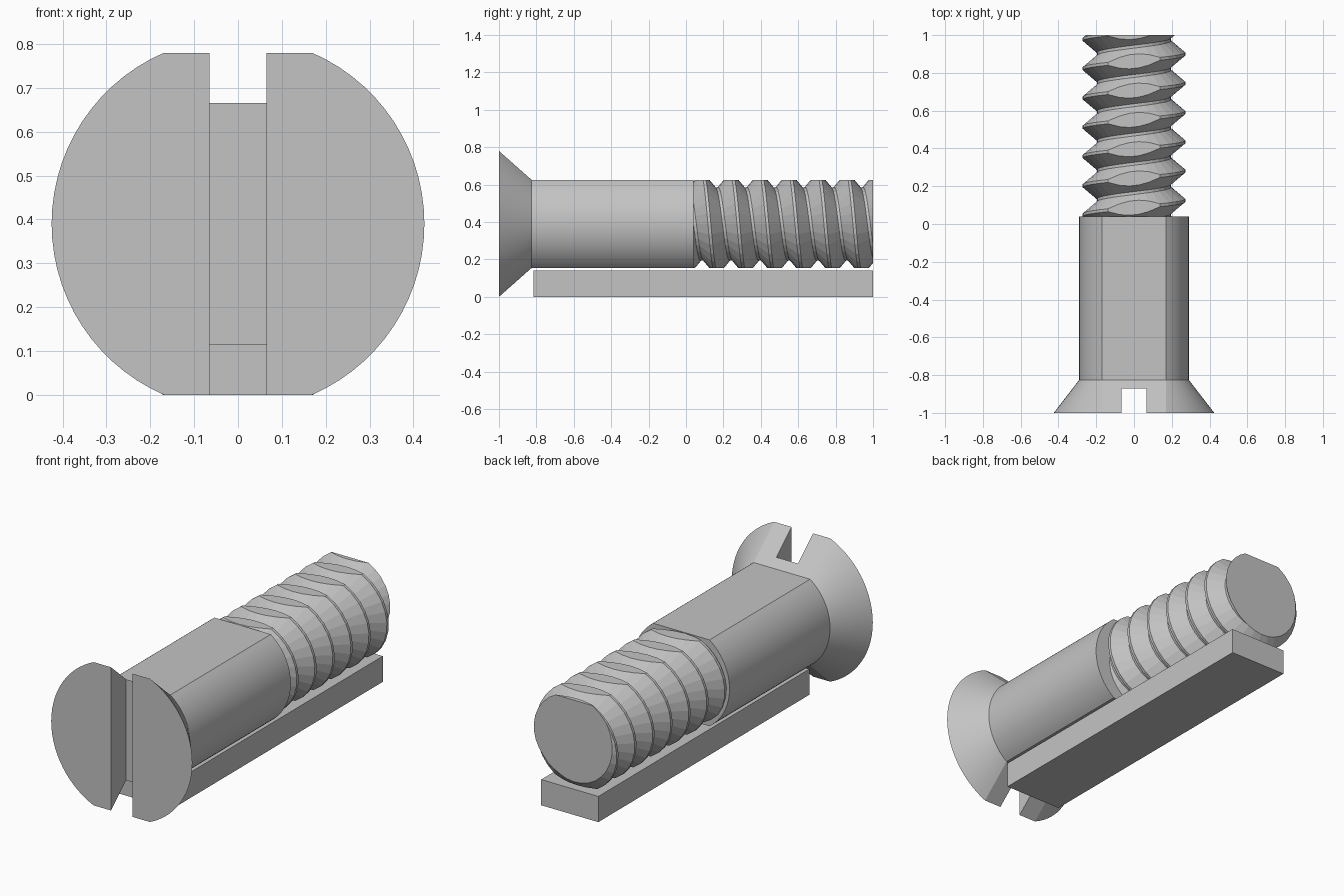
import bpy, bmesh
from math import asin, cos, sin, pi, radians, floor
from mathutils import Vector

cube = bpy.data.objects.get("Cube")
if cube:
    bpy.data.objects.remove(cube, do_unlink=True)

AXIS_Z = 0.39        # height of the screw axis
FLAT = 0.235         # half height of the flattened shank and thread
SHANK_END = 0.04

grey = bpy.data.materials.new("light_grey")
grey.use_nodes = True
grey.diffuse_color = (0.55, 0.55, 0.55, 1)
grey.node_tree.nodes["Principled BSDF"].inputs["Base Color"].default_value = grey.diffuse_color


def add_object(name, bm, smooth_angle=None):
    bmesh.ops.recalc_face_normals(bm, faces=bm.faces)
    mesh = bpy.data.meshes.new(name)
    bm.to_mesh(mesh)
    bm.free()
    mesh.materials.append(grey)
    obj = bpy.data.objects.new(name, mesh)
    bpy.context.collection.objects.link(obj)
    bpy.ops.object.select_all(action='DESELECT')
    obj.select_set(True)
    bpy.context.view_layer.objects.active = obj
    if smooth_angle:
        bpy.ops.object.shade_smooth_by_angle(angle=radians(smooth_angle))
    return obj


def box(name, x, y0, y1, z0, z1):
    bm = bmesh.new()
    bmesh.ops.create_cube(bm, size=1)
    for v in bm.verts:
        v.co = Vector((v.co.x * 2 * x, y0 + (v.co.y + 0.5) * (y1 - y0),
                       z0 + (v.co.z + 0.5) * (z1 - z0)))
    return add_object(name, bm)


def flattened_ring(bm, y, radius, half_height, steps=28):
    """Circle across the axis, cut flat above and below."""
    a = asin(half_height / radius)
    angles = [side + a * (2 * i / steps - 1) for side in (0, pi) for i in range(steps + 1)]
    return [bm.verts.new((radius * cos(t), y, AXIS_Z + radius * sin(t))) for t in angles]


def loft(name, sections):
    bm = bmesh.new()
    rings = [flattened_ring(bm, *s) for s in sections]
    n = len(rings[0])
    for r0, r1 in zip(rings, rings[1:]):
        for i in range(n):
            j = (i + 1) % n
            bm.faces.new((r0[i], r0[j], r1[j], r1[i]))
    bm.faces.new(rings[0])
    bm.faces.new(rings[-1])
    return add_object(name, bm, 20)


# Countersunk head with a driver slot
head = loft("head", [(-1, 0.425, 0.39), (-0.825, 0.29, FLAT)])
cutter = box("slot_cutter", 0.065, -1.1, -0.87, -0.1, 0.9)
cutter.hide_render = True
slot = head.modifiers.new("slot", 'BOOLEAN')
slot.operation = 'DIFFERENCE'
slot.solver = 'EXACT'
slot.object = cutter
bpy.context.view_layer.objects.active = head
bpy.ops.object.modifier_apply(modifier="slot")
bpy.data.objects.remove(cutter, do_unlink=True)

# Plain shank
loft("shank", [(-0.825, 0.29, FLAT), (SHANK_END, 0.29, FLAT)])

# Helical thread, made too long and then cut to length and flattened
PITCH, CREST, ROOT, SEGS = 0.155, 0.272, 0.197, 30
profile = [(-0.05, CREST), (0.05, CREST), (0.45, ROOT), (0.55, ROOT)]
TURNS = 9
bm = bmesh.new()
columns = []
for s in range(SEGS):
    t = 2 * pi * s / SEGS
    start = 0.90 - PITCH * (TURNS - 1) - PITCH * s / SEGS
    columns.append([bm.verts.new((r * cos(t), start + (k + p) * PITCH, AXIS_Z + r * sin(t)))
                    for k in range(TURNS + 2) for p, r in profile])
step = len(profile)
for s in range(SEGS):
    a = columns[s]
    b = columns[(s + 1) % SEGS]
    shift = step if s == SEGS - 1 else 0     # the seam moves on by one turn
    b = b[:len(b) - 0]
    for i in range(len(a) - 1):
        j = i - shift
        if shift:
            j = i - step
        if j >= 0:
            bm.faces.new((a[i], a[i + 1], b[j + 1], b[j]))
cuts = [((0, SHANK_END, 0), (0, -1, 0)), ((0, 1, 0), (0, 1, 0)),
        ((0, 0, AXIS_Z + FLAT), (0, 0, 1)), ((0, 0, AXIS_Z - FLAT), (0, 0, -1))]
for point, normal in cuts:
    geom = bm.verts[:] + bm.edges[:] + bm.faces[:]
    bmesh.ops.bisect_plane(bm, geom=geom, plane_co=point, plane_no=normal, clear_outer=True)
    n = Vector(normal)
    rim = [e for e in bm.edges if e.is_boundary
           and all(abs((v.co - Vector(point)).dot(n)) < 1e-4 for v in e.verts)]
    bmesh.ops.holes_fill(bm, edges=rim, sides=0)
add_object("thread", bm)

# Support bar lying under the screw
box("support_bar", 0.172, -0.815, 1, 0, 0.14)
